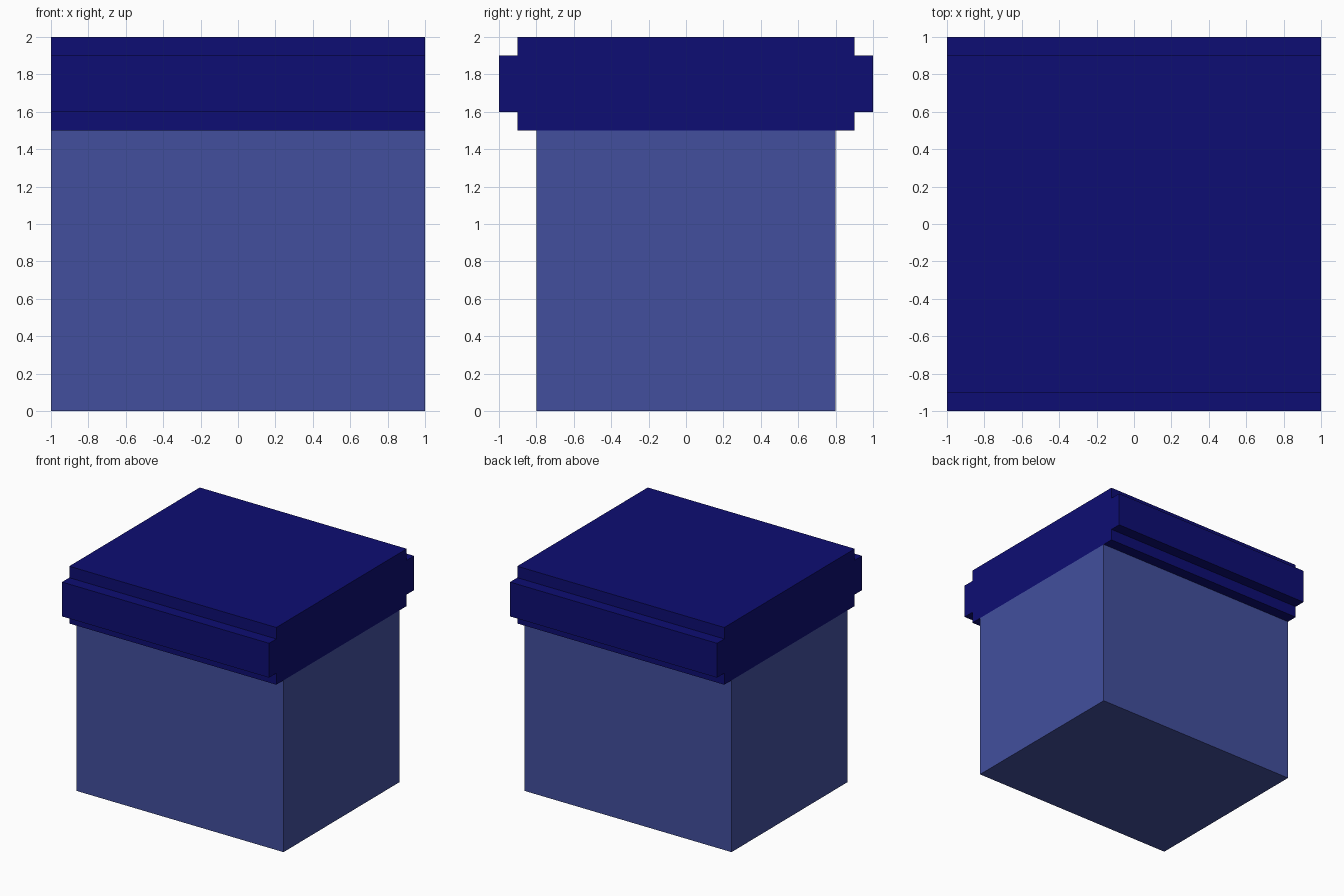
import bpy
import bmesh

if "Cube" in bpy.data.objects:
    bpy.data.objects.remove(bpy.data.objects["Cube"])


def linear(c):
    c /= 255
    return c / 12.92 if c <= 0.04045 else ((c + 0.055) / 1.055) ** 2.4


def material(name, rgb):
    m = bpy.data.materials.new(name)
    m.diffuse_color = (*[linear(c) for c in rgb], 1)
    m.use_nodes = True
    m.node_tree.nodes["Principled BSDF"].inputs["Base Color"].default_value = m.diffuse_color
    return m


def extrude_profile(name, half, mat):
    """Mirror a half profile of (y, z) points and extrude it along x."""
    profile = half + [(-y, z) for y, z in reversed(half)]
    bm = bmesh.new()
    end = bm.faces.new([bm.verts.new((-1, y, z)) for y, z in profile])
    new = bmesh.ops.extrude_face_region(bm, geom=[end], use_keep_orig=True)
    moved = [g for g in new["geom"] if isinstance(g, bmesh.types.BMVert)]
    bmesh.ops.translate(bm, verts=moved, vec=(2, 0, 0))
    bmesh.ops.recalc_face_normals(bm, faces=bm.faces)
    mesh = bpy.data.meshes.new(name)
    bm.to_mesh(mesh)
    bm.free()
    mesh.materials.append(mat)
    obj = bpy.data.objects.new(name, mesh)
    bpy.context.collection.objects.link(obj)
    return obj


# Plain wall block
extrude_profile("wall_body", [(0.8, 0), (0.8, 1.5)],
                material("slate blue", (66, 79, 158)))

# Stepped coping along the top
extrude_profile("wall_cap", [(0.9, 1.5), (0.9, 1.6), (1, 1.6), (1, 1.9),
                             (0.9, 1.9), (0.9, 2)],
                material("navy", (13, 13, 115)))
